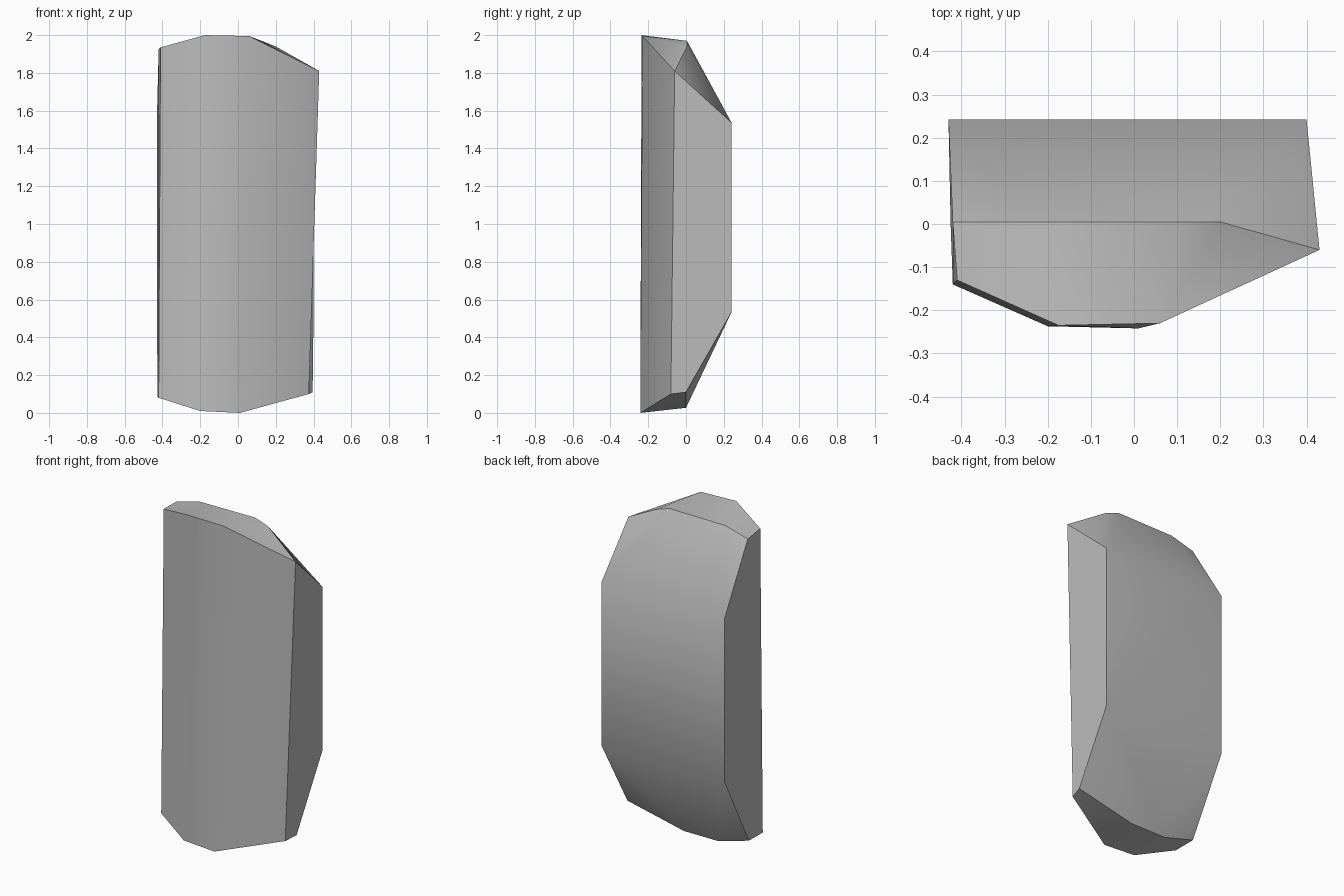
import bpy
import bmesh

cube = bpy.data.objects.get("Cube")
if cube:
    bpy.data.objects.remove(cube, do_unlink=True)

# Stone colour
stone = bpy.data.materials.new("stone grey")
stone.use_nodes = True
grey = (0.5, 0.5, 0.5, 1)
stone.diffuse_color = grey
stone.node_tree.nodes["Principled BSDF"].inputs["Base Color"].default_value = grey

bm = bmesh.new()


def row(*points):
    return [bm.verts.new(p) for p in points]


# Rims of the sloping top and bottom, each running from -x to +x
top_front = row((-.41, -.13, 1.935), (-.175, -.235, 2), (.06, -.23, 1.995), (.43, -.06, 1.81))
top_rear = row((-.42, .005, 1.925), (-.27, .005, 1.967), (.11, .005, 1.97), (.2, .005, 1.94))
low_front = row((-.42, -.14, .08), (-.2, -.237, .01), (.01, -.242, 0), (.375, -.08, .1))
low_rear = row((-.425, 0, .085), (-.22, 0, .027), (.015, 0, .027), (.395, 0, .11))

# Flat back panel
back_top = row((-.43, .242, 1.535), (.4, .242, 1.535))
back_low = row((-.43, .242, .535), (.4, .242, .535))

side_of = {}


def face(side, *verts):
    f = bm.faces.new(verts)
    f.smooth = True
    side_of[f] = side


def strip(side, a, b):
    for i in range(len(a) - 1):
        face(side, a[i], a[i + 1], b[i + 1], b[i])


# Front, top and bottom
strip("front", top_front, low_front)
strip("top", top_front, top_rear)
strip("bottom", low_front, low_rear)

# Back panel with the slopes that meet the top and bottom rims
strip("back", back_top, back_low)
for rim, panel in ((top_rear, back_top), (low_rear, back_low)):
    face("back", rim[0], rim[1], panel[0])
    face("back", rim[1], rim[2], panel[1], panel[0])
    face("back", rim[2], rim[3], panel[1])
face("back", top_rear[-1], top_front[-1], back_top[-1])

# Sides
face("right", top_front[0], top_rear[0], back_top[0], back_low[0], low_rear[0], low_front[0])
face("left", top_front[-1], back_top[-1], back_low[-1], low_rear[-1], low_front[-1])

# Hard edges only where two sides of the stone meet
bmesh.ops.recalc_face_normals(bm, faces=bm.faces[:])
for edge in bm.edges:
    edge.smooth = len({side_of[f] for f in edge.link_faces}) == 1

mesh = bpy.data.meshes.new("stone_block")
bm.to_mesh(mesh)
bm.free()
mesh.materials.append(stone)
block = bpy.data.objects.new("stone_block", mesh)
bpy.context.collection.objects.link(block)
